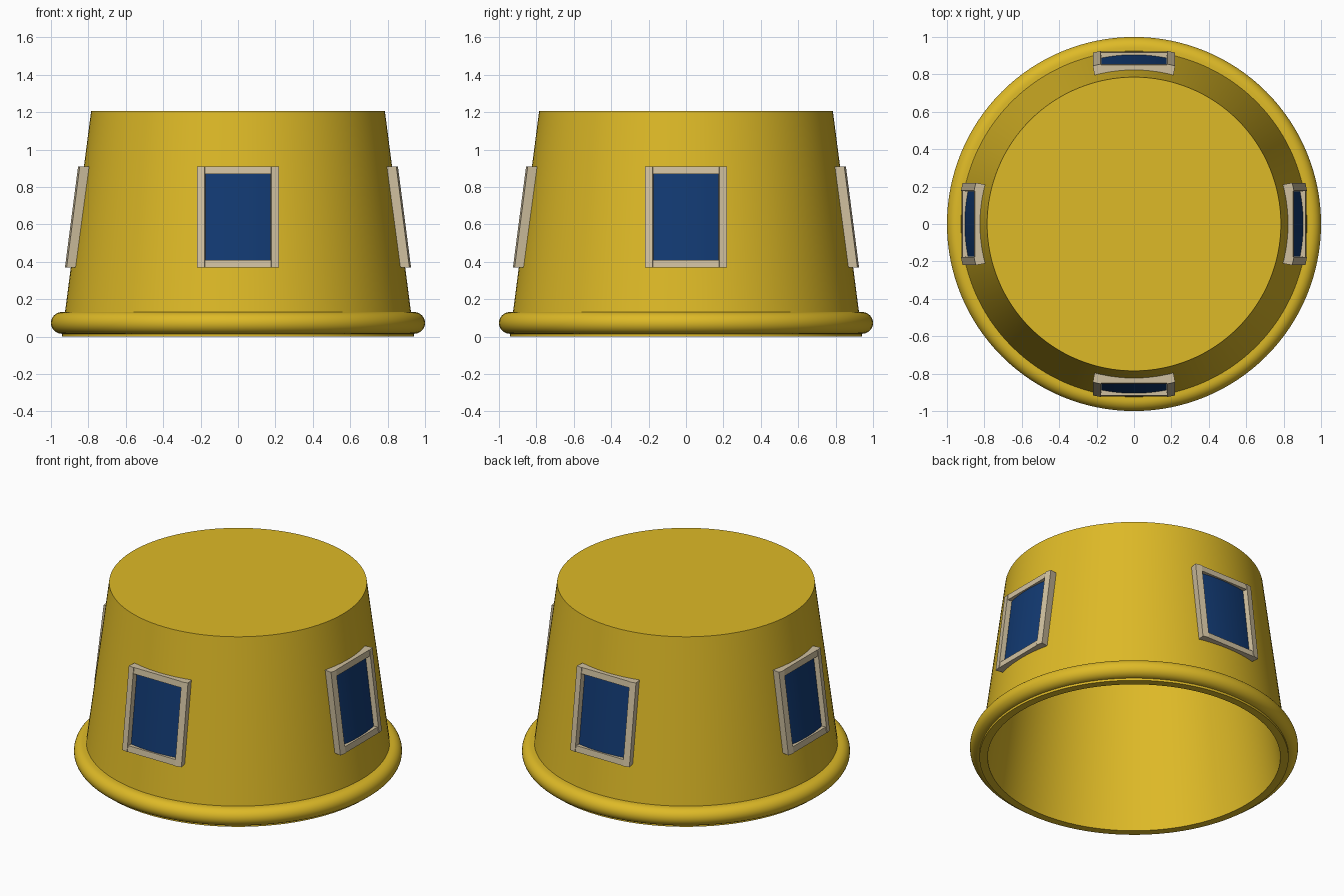
import bpy, bmesh, math
from mathutils import Matrix

if "Cube" in bpy.data.objects:
    bpy.data.objects.remove(bpy.data.objects["Cube"])


def material(name, rgb):
    m = bpy.data.materials.new(name)
    m.diffuse_color = (*rgb, 1)
    m.use_nodes = True
    m.node_tree.nodes["Principled BSDF"].inputs["Base Color"].default_value = m.diffuse_color
    return m


YELLOW = material("yellow", (0.73, 0.49, 0.02))
CREAM = material("cream", (0.63, 0.53, 0.35))
BLUE = material("dark blue", (0.006, 0.042, 0.17))

SLOPE = 0.13


def wall_radius(z):
    return 0.942 - SLOPE * z


def finish(name, bm, mat, smooth=None):
    bmesh.ops.recalc_face_normals(bm, faces=bm.faces)
    me = bpy.data.meshes.new(name)
    bm.to_mesh(me)
    bm.free()
    me.materials.append(mat)
    ob = bpy.data.objects.new(name, me)
    bpy.context.collection.objects.link(ob)
    if smooth:
        bpy.ops.object.select_all(action='DESELECT')
        ob.select_set(True)
        bpy.context.view_layer.objects.active = ob
        bpy.ops.object.shade_smooth_by_angle(angle=math.radians(smooth))
    return ob


# Hollow upturned tub with a rolled rim, one lathed profile
TOP, SEG = 1.205, 128
profile = [(0.0, TOP - 0.05), (wall_radius(TOP) - 0.05, TOP - 0.05), (0.892, 0.0), (0.942, 0.0)]
for i in range(17):
    a = math.radians(-90 + 180 * i / 16)
    profile.append((0.942 + 0.058 * math.cos(a), 0.073 + 0.058 * math.sin(a)))
profile += [(wall_radius(0.131), 0.131), (wall_radius(TOP), TOP), (0.0, TOP)]
bm = bmesh.new()
verts = [bm.verts.new((r, 0, z)) for r, z in profile]
edges = [bm.edges.new(p) for p in zip(verts, verts[1:])]
bmesh.ops.spin(bm, geom=verts + edges, axis=(0, 0, 1), cent=(0, 0, 0),
               angle=2 * math.pi, steps=SEG, use_duplicate=False)
bmesh.ops.remove_doubles(bm, verts=bm.verts, dist=1e-5)
finish("tub_body", bm, YELLOW, 35)


def bar(bm, section, z0, z1):
    """Prism whose plan section (given at z = 0.91) leans with the wall."""
    rings = [[bm.verts.new((x, -(d + SLOPE * (0.91 - z)), z)) for x, d in section]
             for z in (z0, z1)]
    n = len(section)
    bm.faces.new(rings[0])
    bm.faces.new(rings[1])
    for i in range(n):
        j = (i + 1) % n
        bm.faces.new((rings[0][i], rings[0][j], rings[1][j], rings[1][i]))


# Four windows: leaning frame and curved pane
for k, side in enumerate(("front", "right", "back", "left")):
    turn = Matrix.Rotation(k * math.pi / 2, 4, 'Z')

    bm = bmesh.new()
    for s in (-1, 1):
        bar(bm, [(s * 0.178, 0.855), (s * 0.22, 0.846), (s * 0.21, 0.79), (s * 0.168, 0.79)],
            0.37, 0.91)
    for z in (0.37, 0.87):
        bar(bm, [(-0.18, 0.851), (0.18, 0.851), (0.18, 0.79), (-0.18, 0.79)], z, z + 0.04)
    bm.transform(turn)
    finish(side + "_window_frame", bm, CREAM)

    bm = bmesh.new()
    rows = []
    for z in (0.39, 0.89):
        r = wall_radius(z) + 0.016
        xs = [-0.195 + 0.39 * i / 16 for i in range(17)]
        rows.append([bm.verts.new((x, -math.sqrt(r * r - x * x), z)) for x in xs])
    for i in range(16):
        bm.faces.new((rows[0][i], rows[0][i + 1], rows[1][i + 1], rows[1][i]))
    bm.transform(turn)
    finish(side + "_window_pane", bm, BLUE, 35)
